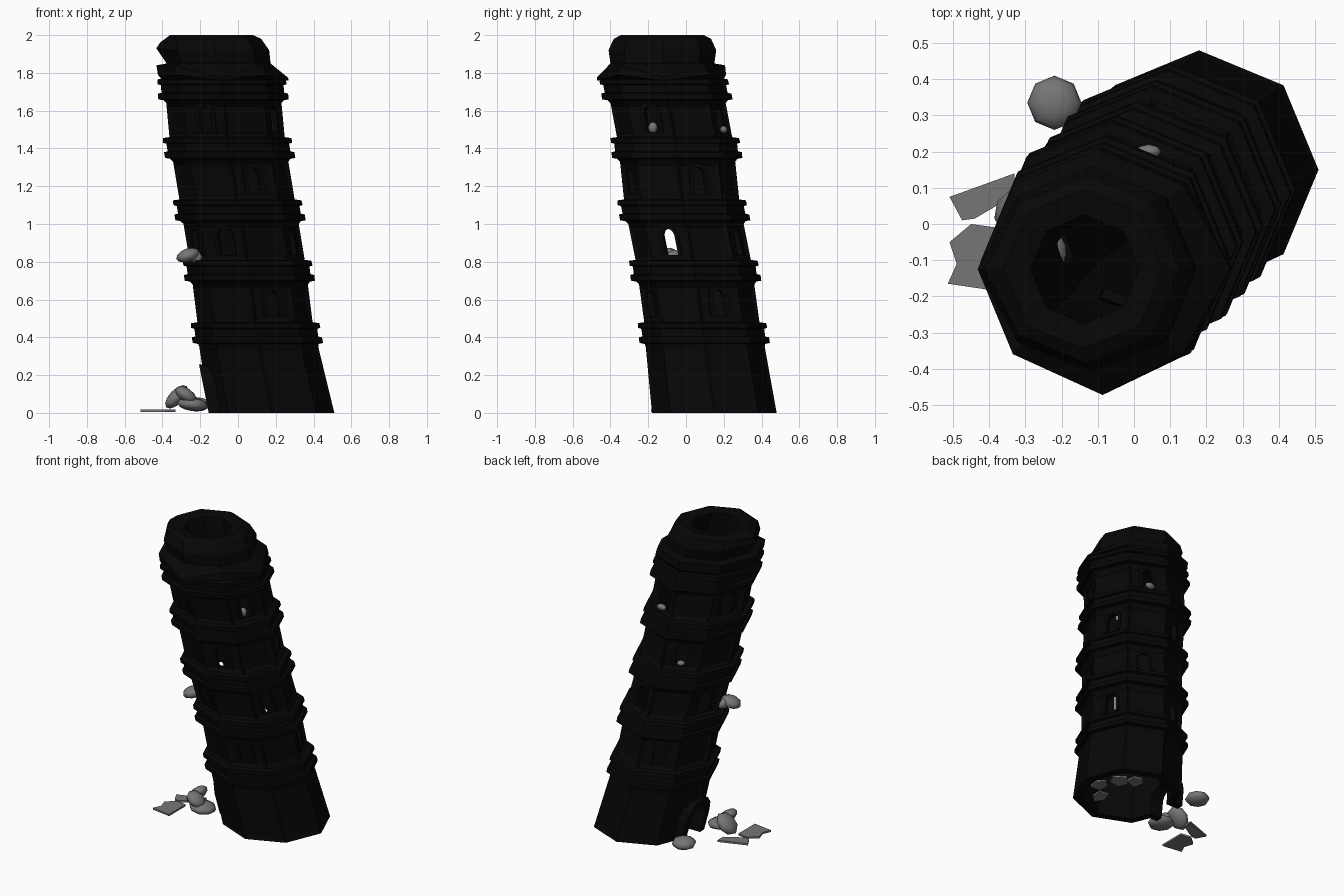
import bpy, bmesh, math, random
from mathutils import Vector, Matrix

if "Cube" in bpy.data.objects:
    bpy.data.objects.remove(bpy.data.objects["Cube"])

random.seed(4)
N = 8
# Leaning centre line: (z, x, y)
AXIS = [(0, .18, .15), (.4, .10, .095), (.8, .05, .04), (1.1, 0, -.02),
        (1.43, -.055, -.055), (1.8, -.09, -.125), (2.0, -.14, -.125)]


def lean(v):
    for a, b in zip(AXIS, AXIS[1:]):
        if v.z <= b[0] or b is AXIS[-1]:
            t = (v.z - a[0]) / (b[0] - a[0])
            return Vector((v.x + a[1] + t * (b[1] - a[1]),
                           v.y + a[2] + t * (b[2] - a[2]), v.z))


def material(name, c):
    m = bpy.data.materials.new(name)
    m.diffuse_color = (c, c, c, 1)
    m.use_nodes = True
    m.node_tree.nodes["Principled BSDF"].inputs["Base Color"].default_value = m.diffuse_color
    return m


dark, grey = material("dark_stone", .002), material("grey_stone", .18)


def finish(name, bm, mat=None, leaning=False):
    if leaning:
        for v in bm.verts:
            v.co = lean(v.co)
    bmesh.ops.recalc_face_normals(bm, faces=bm.faces)
    me = bpy.data.meshes.new(name)
    bm.to_mesh(me)
    bm.free()
    ob = bpy.data.objects.new(name, me)
    bpy.context.collection.objects.link(ob)
    if mat:
        me.materials.append(mat)
    return ob


# Tower profile: outer wall going up, then inner wall going down
BANDS = [.37, .70, 1.02, 1.35, 1.66]
prof, walls = [(0, .33)], [0]
for i, z in enumerate(BANDS):
    prof += [(z - .02, .315 if i == 0 else .305), (z - .005, .318), (z, .345),
             (z + .03, .345), (z + .035, .325), (z + .075, .325),
             (z + .08, .342), (z + .105, .34), (z + .11, .305 if i < 4 else .32)]
    if i < 4:
        walls.append(len(prof) - 1)
prof += [(1.79, .335), (1.84, .332), (1.85, .275), (1.92, .285), (1.98, .258),
         (2.0, .22), (1.985, .15), (1.86, .15), (1.83, .255)]
prof += [(z, .262) for z in (1.43, 1.1, .8, .4)] + [(0, .28)]

bm = bmesh.new()
rings = []
for z, r in prof:
    ring = []
    for k in range(N):
        a = k * math.tau / N
        rr, zz = r, z
        if z in (1.79, 1.84) and k in (0, 6):     # sagging cornice corners
            rr, zz = r + .02, z - (.065 if z > 1.8 else .03)
        if z in (1.92, 1.98) and k == 4:          # flared crown corner
            rr, zz = r + .025, z + (.01 if z < 1.95 else -.02)
        ring.append(bm.verts.new((rr * math.cos(a), rr * math.sin(a), zz)))
    rings.append(ring)
panels = []
for i in range(len(prof)):
    A, B = rings[i], rings[(i + 1) % len(prof)]
    for k in range(N):
        f = bm.faces.new((A[k], A[(k + 1) % N], B[(k + 1) % N], B[k]))
        if i in walls:
            panels.append(f)
bmesh.ops.recalc_face_normals(bm, faces=bm.faces)
bmesh.ops.inset_individual(bm, faces=panels[N:], thickness=.028, depth=-.013)
bmesh.ops.inset_individual(bm, faces=panels[:N], thickness=.03, depth=-.006)
tower = finish("tower_walls", bm, dark, True)


# Arched outline in the (sideways, up) plane
def arch(w, h, n=6):
    r = w / 2
    pts = [(-r, 0)]
    pts += [(-r * math.cos(math.pi * i / n), h - r + r * math.sin(math.pi * i / n))
            for i in range(n + 1)]
    return pts[1:-1] and [pts[0]] + pts[1:] + [(r, 0)]


def place(bm, pts, ang, r, z):
    d = Vector((math.cos(ang), math.sin(ang), 0))
    s = Vector((-d.y, d.x, 0))
    return [bm.verts.new(d * r + s * p[0] + Vector((0, 0, z + p[1]))) for p in pts]


def arch_prism(bm, w, h, ang, r0, r1, z):
    a, b = (place(bm, arch(w, h), ang, r, z) for r in (r0, r1))
    bm.faces.new(a)
    bm.faces.new(b[::-1])
    for i in range(len(a)):
        j = (i + 1) % len(a)
        bm.faces.new((a[i], b[i], b[j], a[j]))


def arch_frame(bm, w, h, t, ang, r0, r1, z):
    loops = [place(bm, arch(w + e * 2, h + e), ang, r, z)
             for e, r in ((0, r0), (t, r0), (t, r1), (0, r1))]
    for q in range(4):
        A, B = loops[q], loops[(q + 1) % 4]
        for i in range(len(A) - 1):
            bm.faces.new((A[i], A[i + 1], B[i + 1], B[i]))
    for e in (0, -1):
        bm.faces.new([l[e] for l in loops])


# Windows alternate from storey to storey; the door faces left
cut, frames = bmesh.new(), bmesh.new()
for s, z in enumerate((.51, .835, 1.16, 1.485)):
    angs = [22.5, 112.5, -67.5] if s % 2 == 0 else [-22.5, 67.5, 157.5, -112.5]
    if s == 1:
        angs.append(202.5)
    for a in angs:
        a = math.radians(a)
        arch_prism(cut, .07, .14, a, .2, .38, z)
        arch_frame(frames, .07, .14, .02, a, .25, .277, z)
arch_prism(cut, .15, .22, math.pi, .15, .42, -.02)
cutter = finish("opening_cutter", cut, None, True)
finish("window_frames", frames, dark, True)
door = bmesh.new()
arch_frame(door, .15, .21, .045, math.pi, .255, .335, 0)
finish("door_frame", door, dark, True)

mod = tower.modifiers.new("openings", 'BOOLEAN')
mod.operation, mod.solver, mod.object = 'DIFFERENCE', 'EXACT', cutter
bpy.context.view_layer.objects.active = tower
bpy.ops.object.modifier_apply(modifier="openings")
bpy.data.objects.remove(cutter)


# Fallen stones: squashed eight-sided boulders
def rock(name, loc, size, tilt=(0, 0, 0)):
    bm = bmesh.new()
    bmesh.ops.create_uvsphere(bm, u_segments=8, v_segments=6, radius=1)
    M = Matrix.Translation(loc)
    for ang, ax in zip(tilt, 'XYZ'):
        M = M @ Matrix.Rotation(ang, 4, ax)
    bm.transform(M @ Matrix.Diagonal((*size, 1)))
    ob = finish(name, bm, grey)
    for p in ob.data.polygons:
        p.use_smooth = True


rock("boulder_back", (-.22, .335, .045), (.075, .075, .038))
rock("boulder_door", (-.24, -.03, .045), (.085, .08, .035), (0, .1, .3))
rock("boulder_leaning", (-.325, .03, .085), (.08, .07, .038), (0, -.8, .2))
rock("boulder_upper", (-.275, -.05, .095), (.065, .06, .035), (0, .6, 0))
rock("ledge_stone_outer", (-.265, -.1, .835), (.065, .06, .035), (.1, -.3, .2))
rock("ledge_stone_inner", (-.225, -.07, .825), (.045, .06, .035), (0, .5, .4))
rock("window_stone_back", (.04, .2, 1.5), (.035, .02, .02))
rock("window_stone_right", (.16, -.175, 1.51), (.025, .025, .03))
rock("window_stone_left", (-.11, .21, 1.17), (.025, .025, .015))


# Flat broken slabs on the ground
def slab(name, pts, z=.005, t=.012):
    bm = bmesh.new()
    f = bm.faces.new([bm.verts.new((x, y, z)) for x, y in pts])
    ext = bmesh.ops.extrude_face_region(bm, geom=[f])
    for v in ext["geom"]:
        if isinstance(v, bmesh.types.BMVert):
            v.co.z += t
    finish(name, bm, grey)


slab("slab_a", [(-.51, .075), (-.475, .01), (-.44, .015), (-.33, .08), (-.33, .14)])
slab("slab_b", [(-.51, -.05), (-.45, 0), (-.38, -.01), (-.38, -.185), (-.515, -.165), (-.49, -.11)])
for i, (cx, cy) in enumerate([(.38, .14), (.24, .31), (.29, .03), (.32, .24)]):
    a = random.uniform(0, math.tau)
    slab("inner_slab_%d" % i,
         [(cx + random.uniform(.04, .075) * math.cos(a + k * 1.256),
           cy + random.uniform(.04, .075) * math.sin(a + k * 1.256)) for k in range(5)])
